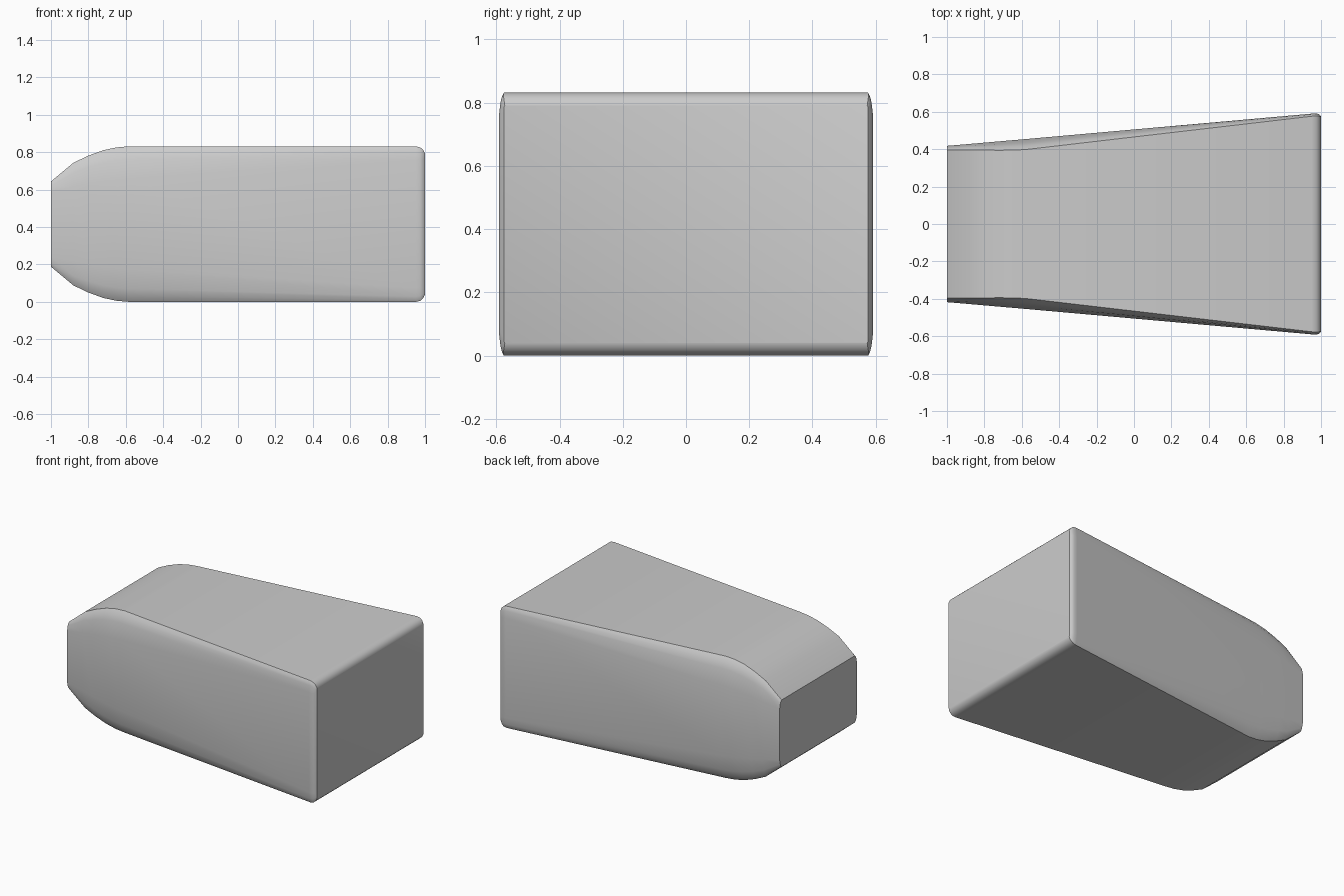
import bpy, bmesh

if "Cube" in bpy.data.objects:
    bpy.data.objects.remove(bpy.data.objects["Cube"])

ZC = 0.416  # mid height

# Stations along the length: x, half height, half width, bevel in y, bevel in z
stations = [
    (-1.00, 0.228, 0.418, 0.022, 0.055),
    (-0.88, 0.328, 0.428, 0.032, 0.130),
    (-0.80, 0.366, 0.435, 0.040, 0.155),
    (-0.72, 0.395, 0.442, 0.048, 0.170),
    (-0.65, 0.410, 0.448, 0.053, 0.175),
    (-0.58, 0.416, 0.454, 0.056, 0.174),
    (0.95, 0.416, 0.590, 0.014, 0.074),
    (0.975, 0.410, 0.592, 0.014, 0.070),
    (0.99, 0.396, 0.586, 0.010, 0.055),
    (1.00, 0.376, 0.576, 0.003, 0.010),
]


def section(x, h, w, by, bz):
    """Bevelled rectangle in the y-z plane."""
    quarter = [(w, h - bz), (w - 0.35 * by, h - 0.4 * bz),
               (w - 0.6 * by, h - 0.16 * bz), (w - by, h)]
    pts = quarter + [(-y, z) for y, z in reversed(quarter)]
    pts += [(-y, -z) for y, z in pts]
    return [(x, y, ZC + z) for y, z in pts]


# Tapered body lofted through the stations
bm = bmesh.new()
rings = [[bm.verts.new(p) for p in section(*s)] for s in stations]
for a, b in zip(rings, rings[1:]):
    n = len(a)
    for i in range(n):
        j = (i + 1) % n
        bm.faces.new((a[i], a[j], b[j], b[i]))
bm.faces.new(list(reversed(rings[0])))
bm.faces.new(rings[-1])
bmesh.ops.recalc_face_normals(bm, faces=bm.faces)

mesh = bpy.data.meshes.new("tapered_body")
bm.to_mesh(mesh)
bm.free()
body = bpy.data.objects.new("tapered_body", mesh)
bpy.context.collection.objects.link(body)
bpy.context.view_layer.objects.active = body
body.select_set(True)
bpy.ops.object.shade_smooth_by_angle(angle=0.52)
